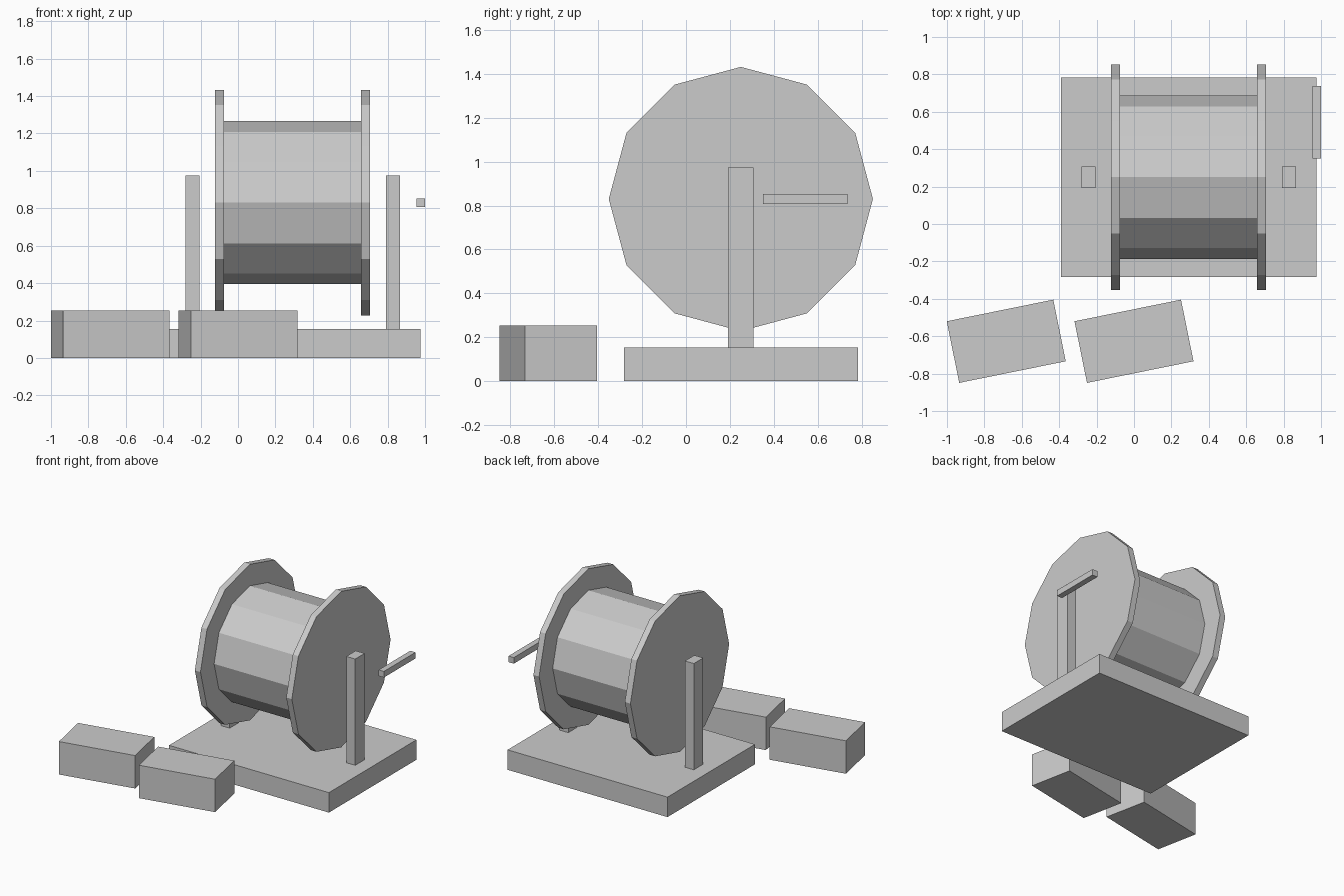
import bpy
import math

default = bpy.data.objects.get("Cube")
if default:
    bpy.data.objects.remove(default, do_unlink=True)

grey = bpy.data.materials.new("plain grey")
grey.use_nodes = True
colour = (0.6, 0.6, 0.6, 1)
grey.diffuse_color = colour
grey.node_tree.nodes["Principled BSDF"].inputs["Base Color"].default_value = colour


def finish(name):
    obj = bpy.context.object
    obj.name = obj.data.name = name
    obj.data.materials.append(grey)
    return obj


def box(name, centre, size, turn=0):
    bpy.ops.mesh.primitive_cube_add(size=1, location=centre, rotation=(0, 0, turn))
    obj = finish(name)
    obj.scale = size
    return obj


def disc(name, x, radius, width):
    # twelve-sided cylinder lying along x, with a corner at the top
    bpy.ops.mesh.primitive_cylinder_add(
        vertices=12, radius=radius, depth=width,
        location=(x, AXIS_Y, AXIS_Z), rotation=(0, math.pi / 2, 0))
    return finish(name)


AXIS_Y, AXIS_Z = 0.25, 0.83
MID_X = 0.292

# Base slab
box("base", (MID_X, AXIS_Y, 0.077), (1.365, 1.067, 0.154))

# Drum with its two flanges
disc("drum", MID_X, 0.436, 0.76)
for side, label in ((-1, "right"), (1, "left")):
    disc(label + "_flange", MID_X + side * 0.39, 0.602, 0.048)
    # Upright posts beside the flanges
    box(label + "_post", (MID_X + side * 0.536, AXIS_Y, 0.564), (0.076, 0.115, 0.82))

# Crank handle
box("crank_handle", (0.977, 0.544, 0.83), (0.045, 0.386, 0.047))

# Loose blocks in front
for x, label in ((-0.683, "right"), (0, "left")):
    box(label + "_block", (x, -0.627, 0.127), (0.581, 0.336, 0.254), 0.2)
